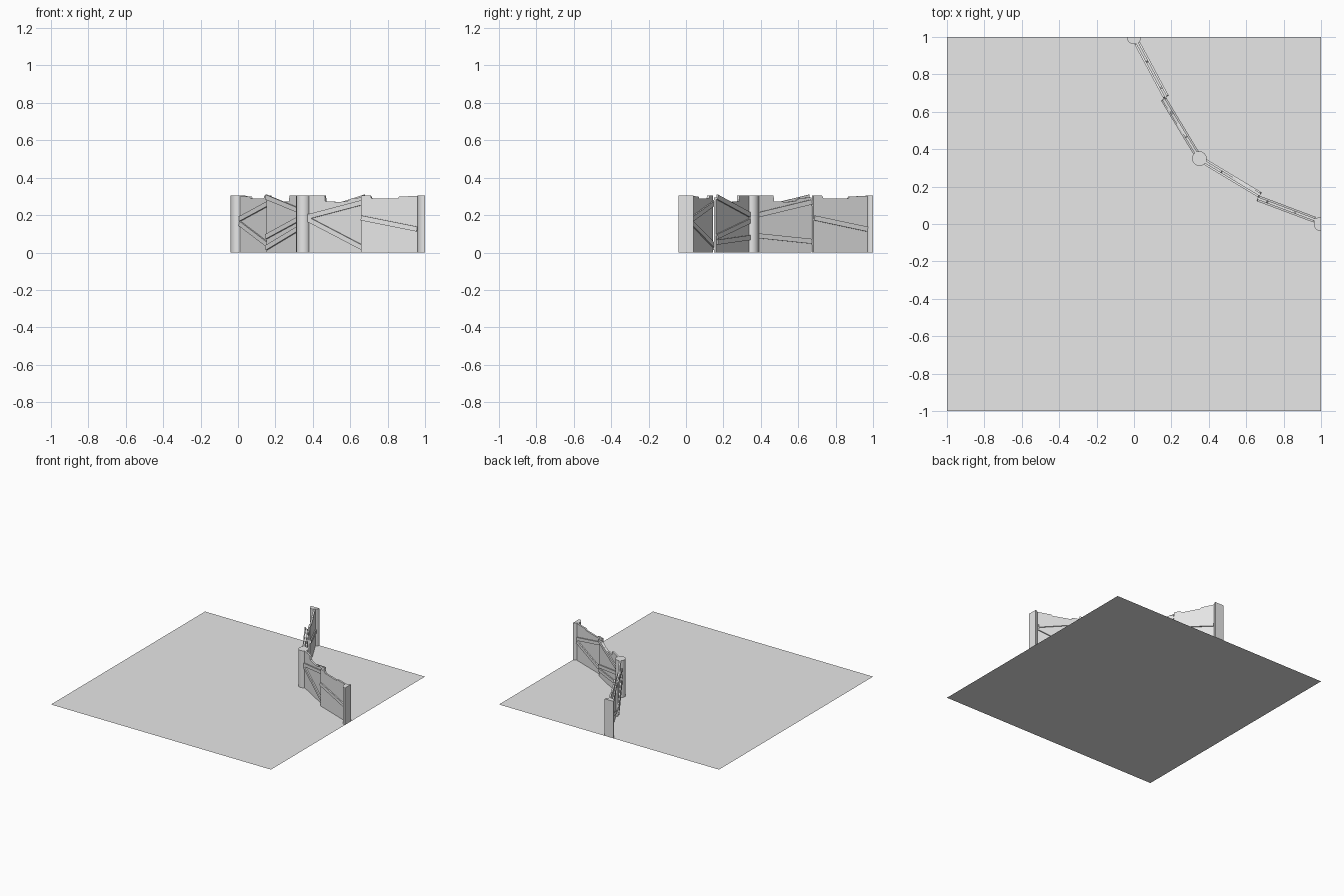
import bpy, bmesh, math
from mathutils import Matrix, Vector

default = bpy.data.objects.get("Cube")
if default:
    bpy.data.objects.remove(default, do_unlink=True)

grey = bpy.data.materials.new("plain_grey")
grey.use_nodes = True
COLOUR = (0.8, 0.8, 0.8, 1)
grey.diffuse_color = COLOUR
grey.node_tree.nodes["Principled BSDF"].inputs["Base Color"].default_value = COLOUR

POST_R, HEIGHT = 0.039, 0.304
PANEL_T, BEAM_T, BEAM_H = 0.014, 0.009, 0.026


def add_object(name, bm, matrix=Matrix()):
    bmesh.ops.recalc_face_normals(bm, faces=bm.faces)
    mesh = bpy.data.meshes.new(name)
    bm.to_mesh(mesh)
    bm.free()
    mesh.materials.append(grey)
    obj = bpy.data.objects.new(name, mesh)
    obj.matrix_world = matrix
    bpy.context.collection.objects.link(obj)
    return obj


def prism(name, outline, direction, matrix=Matrix()):
    """Extrude a flat outline along a direction."""
    bm = bmesh.new()
    face = bm.faces.new([bm.verts.new(p) for p in outline])
    result = bmesh.ops.extrude_face_region(bm, geom=[face], use_keep_orig=True)
    moved = [v for v in result["geom"] if isinstance(v, bmesh.types.BMVert)]
    bmesh.ops.translate(bm, verts=moved, vec=direction)
    return add_object(name, bm, matrix)


def post(name, x, y, start=0, sweep=2 * math.pi, sides=16):
    """Round post, or a half post cut flat at the edge of the ground."""
    count = sides if sweep > 6 else sides + 1
    outline = [(x + POST_R * math.cos(start + sweep * i / sides),
                y + POST_R * math.sin(start + sweep * i / sides), 0)
               for i in range(count)]
    obj = prism(name, outline, (0, 0, HEIGHT))
    bpy.ops.object.select_all(action='DESELECT')
    obj.select_set(True)
    bpy.context.view_layer.objects.active = obj
    bpy.ops.object.shade_smooth_by_angle()


def panel(name, start, end, steps, beams):
    """Thin wall panel with a broken top and slanted beams on both sides.
    steps: (fraction, height) along the top; beams: (side, z at start, z at end)."""
    run = Vector((*end, 0)) - Vector((*start, 0))
    length = run.length
    frame = (Matrix.Translation((*start, 0))
             @ Matrix.Rotation(math.atan2(run.y, run.x), 4, 'Z'))
    first = 0.02
    outline = [(length, -PANEL_T / 2, 0), (first, -PANEL_T / 2, 0)]
    outline += [(max(first, f * length), -PANEL_T / 2, z) for f, z in steps]
    prism(name, outline, (0, PANEL_T, 0), frame)
    for i, (side, z0, z1) in enumerate(beams):
        a, b = Vector((0.03, 0, z0)), Vector((length - 0.003, 0, z1))
        up = Vector((z0 - z1, 0, b.x - a.x)).normalized() * BEAM_H / 2
        shift = Vector((0, side * PANEL_T / 2, 0))
        corners = [p + shift for p in (a - up, b - up, b + up, a + up)]
        prism(f"{name}_beam_{i + 1}", corners, (0, side * BEAM_T, 0), frame)


# Ground sheet
bm = bmesh.new()
bmesh.ops.create_grid(bm, x_segments=1, y_segments=1, size=1)
add_object("ground", bm)

# Posts: one full in the middle, half ones on the edges
post("middle_post", 0.35, 0.35)
post("back_post", 0, 1, math.pi, math.pi, 8)
post("left_post", 1, 0, math.pi / 2, math.pi, 8)

# Broken top edges
outer_top = [(0, 0.302), (0.38, 0.3), (0.4, 0.29), (0.83, 0.29), (0.85, 0.304), (1, 0.304)]
inner_top = [(0, 0.304), (0.36, 0.304), (0.37, 0.274), (0.6, 0.27),
             (0.74, 0.276), (0.8, 0.29), (1, 0.295)]

# Wall panels, each running from its post to the bend
outer_beams = [(1, 0.125, 0.185), (-1, 0.18, 0.262), (-1, 0.155, 0.04)]
panel("left_outer_panel", (0.99, 0.014), (0.66, 0.138), outer_top, outer_beams)
panel("back_outer_panel", (0.005, 0.99), (0.172, 0.678), outer_top, outer_beams)
panel("left_inner_panel", (0.35, 0.35), (0.675, 0.155), inner_top,
      [(1, 0.2, 0.297), (1, 0.17, 0.085), (1, 0.08, 0.055),
       (-1, 0.19, 0.268), (-1, 0.18, 0.025)])
panel("back_inner_panel", (0.35, 0.35), (0.158, 0.668), inner_top,
      [(1, 0.225, 0.297), (1, 0.18, 0.085), (1, 0.13, 0.025),
       (-1, 0.2, 0.27), (-1, 0.09, 0.06)])
